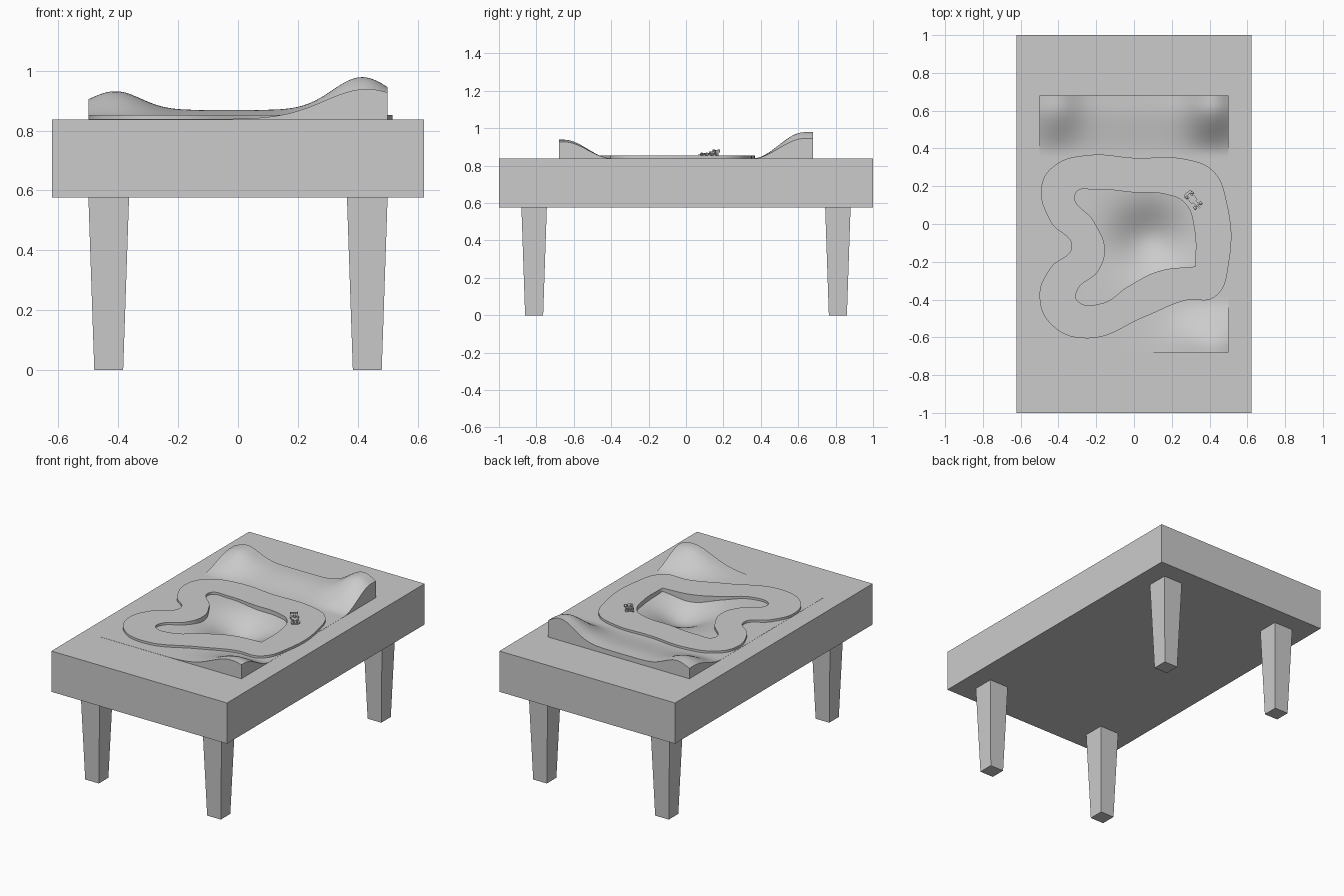
import bpy, bmesh, math
from mathutils import Matrix, Vector

if "Cube" in bpy.data.objects:
    bpy.data.objects.remove(bpy.data.objects["Cube"], do_unlink=True)

grey = bpy.data.materials.new("plain grey")
grey.use_nodes = True
grey.diffuse_color = (0.6, 0.6, 0.6, 1)
grey.node_tree.nodes["Principled BSDF"].inputs["Base Color"].default_value = (0.6, 0.6, 0.6, 1)

TOP = 0.838


def add_object(name, bm=None, mesh=None):
    if bm:
        bmesh.ops.recalc_face_normals(bm, faces=bm.faces)
        mesh = bpy.data.meshes.new(name)
        bm.to_mesh(mesh)
        bm.free()
    mesh.materials.clear()
    mesh.materials.append(grey)
    obj = bpy.data.objects.new(name, mesh)
    bpy.context.collection.objects.link(obj)
    return obj


def add_box(bm, centre, size):
    matrix = Matrix.Translation(centre) @ Matrix.Diagonal((*size, 1))
    return bmesh.ops.create_cube(bm, size=1, matrix=matrix)["verts"]


# Table top with a shallow pocket that holds the landscape
bm = bmesh.new()
add_box(bm, (0, 0, 0.7075), (1.244, 2, 0.261))
bm.faces.ensure_lookup_table()
top = max(bm.faces, key=lambda f: f.calc_center_median().z)
bmesh.ops.inset_individual(bm, faces=[top], thickness=0.1)
for v in top.verts:
    v.co.x = math.copysign(0.5, v.co.x)
    v.co.y = math.copysign(0.68, v.co.y)
pocket = bmesh.ops.extrude_discrete_faces(bm, faces=[top])["faces"][0]
bmesh.ops.translate(bm, verts=pocket.verts, vec=(0, 0, -0.2))
add_object("table_top", bm)

# Four tapered legs
for side, sx in (("left", 1), ("right", -1)):
    for end, sy in (("front", -1), ("back", 1)):
        bm = bmesh.new()
        for v in add_box(bm, (0, 0, 0.29), (0.136, 0.136, 0.58)):
            if v.co.z < 0.1:
                v.co.x *= 0.71
                v.co.y *= 0.71
            v.co += Vector((sx * 0.432, sy * 0.812, 0))
        add_object(f"{end}_{side}_leg", bm)


# Landscape: ridge at the back, hill at the front, hollow in the middle
def bump(d, width):
    return math.exp(-(d / width) ** 2)


def ramp(t):
    t = min(max(t, 0), 1)
    return t * t * (3 - 2 * t)


def height(x, y):
    ridge = 0.03 + 0.063 * bump(x + 0.41, 0.12) + 0.11 * bump(x - 0.415, 0.14)
    hill = 0.1 * bump(x - 0.43, 0.2)
    hollow = 0.1 * bump(x - 0.08, 0.18) * bump(y + 0.08, 0.17)
    return (TOP + 0.001 + ridge * ramp((y - 0.36) / 0.27)
            + hill * ramp((-y - 0.4) / 0.25) - hollow)


bm = bmesh.new()
bmesh.ops.create_grid(bm, x_segments=50, y_segments=68, size=1)
for v in bm.verts:
    v.co.x *= 0.5
    v.co.y *= 0.68
    v.co.z = height(v.co.x, v.co.y)
rim = [e for e in bm.edges if e.is_boundary]
skirt = bmesh.ops.extrude_edge_only(bm, edges=rim)["geom"]
for v in skirt:
    if isinstance(v, bmesh.types.BMVert):
        v.co.z = TOP - 0.01
landscape = add_object("landscape", bm)
bpy.context.view_layer.objects.active = landscape
landscape.select_set(True)
bpy.ops.object.shade_smooth_by_angle(angle=math.radians(40))
landscape.select_set(False)

# Race track: filled band between two smooth closed outlines
outer = [(-.49, .2), (-.42, .31), (-.24, .365), (0, .35), (.28, .342), (.42, .28),
         (.49, .12), (.503, -.2), (.43, -.385), (.27, -.405), (.06, -.49),
         (-.24, -.605), (-.43, -.54), (-.5, -.38), (-.44, -.23), (-.33, -.12),
         (-.44, .01)]
inner = [(-.31, .16), (-.2, .182), (0, .167), (.17, .157), (.27, .11), (.32, -.03),
         (.325, -.225), (.13, -.25), (-.03, -.33), (-.17, -.42), (-.3, -.405),
         (-.3, -.35), (-.19, -.25), (-.155, -.13), (-.21, .01)]
curve = bpy.data.curves.new("track_outline", "CURVE")
curve.dimensions = "2D"
curve.fill_mode = "BOTH"
curve.extrude = 0.03
curve.resolution_u = 8
for loop, corner in ((outer, None), (inner, 6)):
    spline = curve.splines.new("BEZIER")
    spline.bezier_points.add(len(loop) - 1)
    spline.use_cyclic_u = True
    for i, (point, (x, y)) in enumerate(zip(spline.bezier_points, loop)):
        point.co = (x, y, 0)
        kind = "VECTOR" if i == corner else "AUTO"
        point.handle_left_type = point.handle_right_type = kind
outline = bpy.data.objects.new("track_outline", curve)
bpy.context.collection.objects.link(outline)
bpy.context.view_layer.update()
evaluated = outline.evaluated_get(bpy.context.evaluated_depsgraph_get())
track_mesh = bpy.data.meshes.new_from_object(evaluated)
bpy.data.objects.remove(outline, do_unlink=True)
track = add_object("race_track", mesh=track_mesh)
track.location.z = TOP + 0.015 - curve.extrude

# Small open-wheel car, nose along its own +x
bm = bmesh.new()
add_box(bm, (-0.005, 0, 0.010), (0.07, 0.018, 0.010))
add_box(bm, (0.042, 0, 0.008), (0.03, 0.010, 0.006))
add_box(bm, (-0.018, 0, 0.018), (0.03, 0.010, 0.008))
add_box(bm, (0.055, 0, 0.006), (0.010, 0.046, 0.003))
add_box(bm, (-0.047, 0, 0.029), (0.014, 0.042, 0.004))
for s in (-1, 1):
    add_box(bm, (-0.047, s * 0.021, 0.025), (0.016, 0.002, 0.014))
    add_box(bm, (-0.008, s * 0.014, 0.009), (0.034, 0.012, 0.008))
    add_box(bm, (-0.047, s * 0.006, 0.018), (0.004, 0.002, 0.020))
    for x in (-0.036, 0.036):
        spin = Matrix.Translation((x, s * 0.020, 0.008)) @ Matrix.Rotation(math.pi / 2, 4, "X")
        bmesh.ops.create_cone(bm, cap_ends=True, segments=12, radius1=0.008,
                              radius2=0.008, depth=0.011, matrix=spin)
for x in (-0.036, 0.036):
    add_box(bm, (x, 0, 0.008), (0.003, 0.036, 0.003))
car = add_object("toy_car", bm)
car.location = (0.315, 0.125, TOP + 0.015)
car.rotation_euler.z = math.radians(-50)
